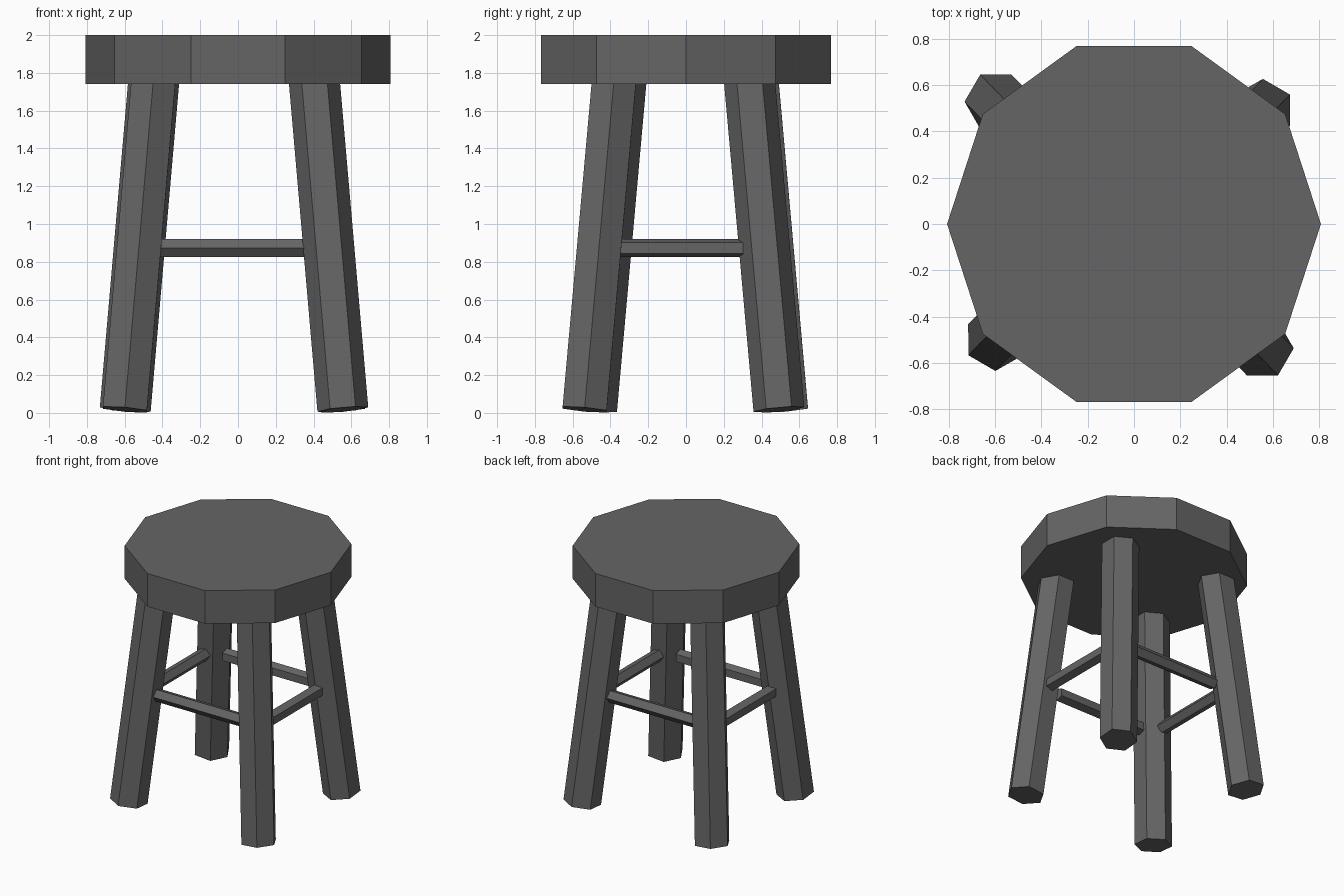
import bpy
import bmesh
from math import cos, sin, radians, tau
from mathutils import Vector

cube = bpy.data.objects.get("Cube")
if cube:
    bpy.data.objects.remove(cube, do_unlink=True)

# One dark grey for the whole stool
grey = bpy.data.materials.new("dark_grey")
grey.use_nodes = True
colour = (0.13, 0.13, 0.13, 1)
grey.diffuse_color = colour
bsdf = next(n for n in grey.node_tree.nodes if n.type == 'BSDF_PRINCIPLED')
bsdf.inputs["Base Color"].default_value = colour
bsdf.inputs["Roughness"].default_value = 0.8


def prism(name, start, end, radius, sides, spin):
    """Straight flat-shaded prism between two points, capped square to its axis."""
    start, end = Vector(start), Vector(end)
    turn = Vector((0, 0, 1)).rotation_difference(end - start)
    ring = [turn @ Vector((cos(a), sin(a), 0)) * radius
            for a in (radians(spin) + tau * i / sides for i in range(sides))]
    bm = bmesh.new()
    low = [bm.verts.new(start + p) for p in ring]
    high = [bm.verts.new(end + p) for p in ring]
    bm.faces.new(low[::-1])
    bm.faces.new(high)
    for i in range(sides):
        j = (i + 1) % sides
        bm.faces.new((low[i], low[j], high[j], high[i]))
    bmesh.ops.recalc_face_normals(bm, faces=bm.faces)
    mesh = bpy.data.meshes.new(name)
    bm.to_mesh(mesh)
    bm.free()
    mesh.materials.append(grey)
    obj = bpy.data.objects.new(name, mesh)
    bpy.context.collection.objects.link(obj)
    return obj


# Ten-sided seat
prism("seat", (0, 0, 1.74), (0, 0, 2), 0.807, 10, 0)

# The frame sits slightly off the seat centre and repeats after a half turn
CX, CY = -0.021, -0.004


def placed(sign, x, y, z):
    return CX + sign * x, CY + sign * y, z


FOOT, TOP = 0.018, 1.78
LEAN_X, LEAN_Y = 0.153, 0.158
halves = ((1, 0, "front_right_leg", "front_left_leg", "front_rung", "left_rung"),
          (-1, 180, "back_left_leg", "back_right_leg", "back_rung", "right_rung"))

for sign, half_turn, leg_a, leg_b, rung_a, rung_b in halves:
    # Splayed six-sided legs
    prism(leg_a, placed(sign, -0.578, -0.496, FOOT),
          placed(sign, -0.578 + LEAN_X, -0.496 + LEAN_Y, TOP), 0.135, 6, 90 + half_turn)
    prism(leg_b, placed(sign, 0.576, -0.533, FOOT),
          placed(sign, 0.576 - LEAN_X, -0.533 + LEAN_Y, TOP), 0.135, 6, half_turn)
    # Five-sided rungs
    prism(rung_a, placed(sign, -0.40, -0.415, 0.872),
          placed(sign, 0.375, -0.415, 0.872), 0.05, 5, -90 + half_turn)
    prism(rung_b, placed(sign, 0.505, -0.352, 0.872),
          placed(sign, 0.505, 0.305, 0.872), 0.05, 5, 180 + half_turn)
